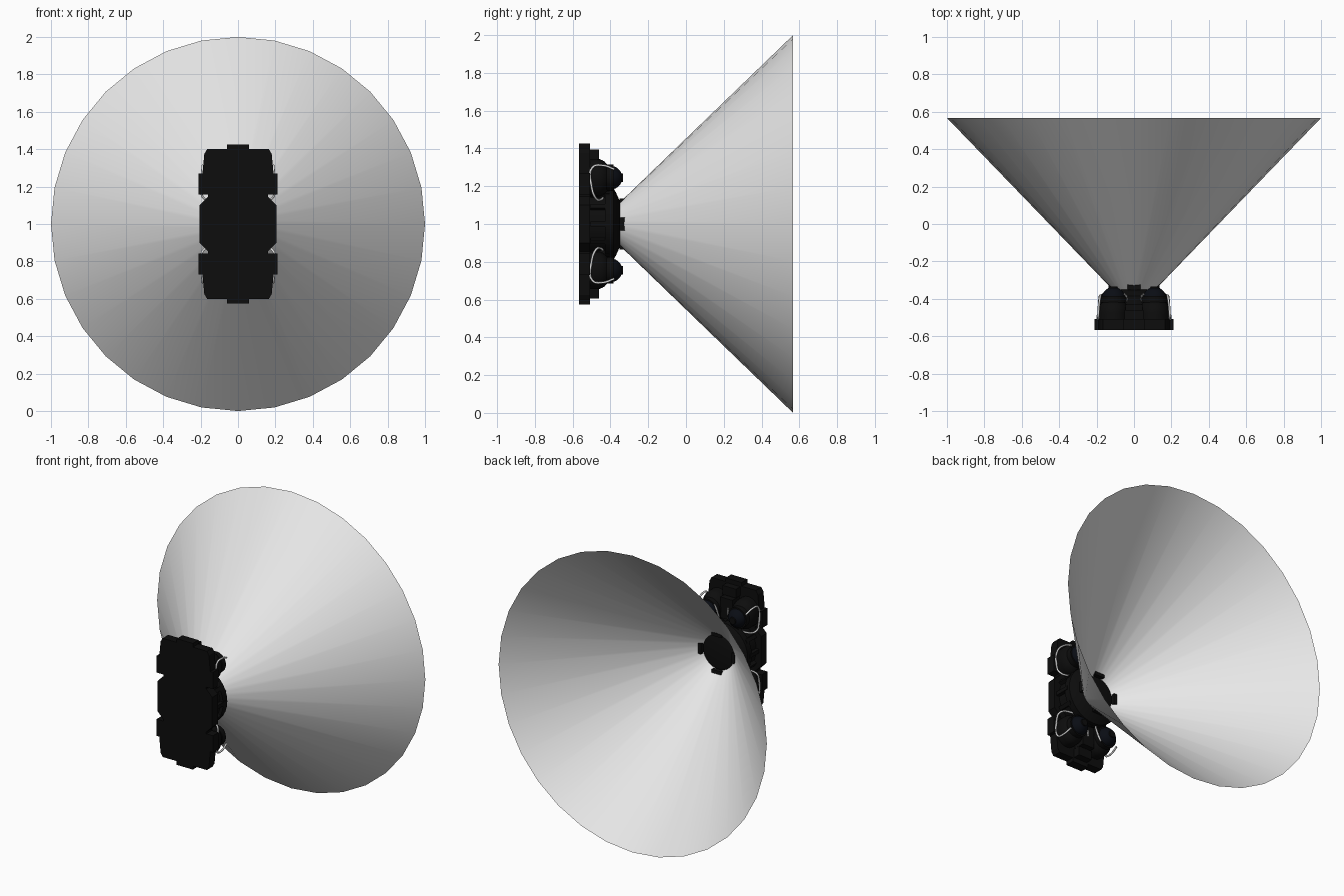
import bpy, bmesh, math
from mathutils import Matrix, Vector

cube = bpy.data.objects.get("Cube")
if cube:
    bpy.data.objects.remove(cube, do_unlink=True)


def material(name, rgb):
    m = bpy.data.materials.new(name)
    m.use_nodes = True
    m.diffuse_color = (*rgb, 1)
    m.node_tree.nodes["Principled BSDF"].inputs["Base Color"].default_value = (*rgb, 1)
    return m


shell_grey = material("shell grey", (0.8, 0.8, 0.8))
black = material("matte black", (0.004, 0.004, 0.004))
blue_black = material("blue black", (0.003, 0.004, 0.007))
cable_white = material("cable white", (0.75, 0.75, 0.75))


def finish(name, bm, mat, smooth=None):
    me = bpy.data.meshes.new(name)
    bm.to_mesh(me)
    bm.free()
    me.materials.append(mat)
    ob = bpy.data.objects.new(name, me)
    bpy.context.collection.objects.link(ob)
    if smooth:
        bpy.ops.object.select_all(action='DESELECT')
        ob.select_set(True)
        bpy.context.view_layer.objects.active = ob
        bpy.ops.object.shade_smooth_by_angle(angle=math.radians(smooth))
    return ob


def lathe(name, profile, mat, centre=(0, 1), sides=32, stretch=1, caps=True, smooth=35):
    """Turn (radius, y) pairs round an axis along y."""
    bm = bmesh.new()
    rings = []
    for r, y in profile:
        angles = [2 * math.pi * i / sides for i in range(sides)]
        rings.append([bm.verts.new((centre[0] + r * math.sin(a), y,
                                    centre[1] + r * stretch * math.cos(a))) for a in angles])
    for a, b in zip(rings, rings[1:]):
        for i in range(sides):
            j = (i + 1) % sides
            bm.faces.new((a[i], a[j], b[j], b[i]))
    if caps:
        bm.faces.new(rings[0])
        bm.faces.new(rings[-1])
    bmesh.ops.recalc_face_normals(bm, faces=bm.faces)
    return finish(name, bm, mat, smooth)


def box(name, centre, size, mat, turn=0):
    bm = bmesh.new()
    place = (Matrix.Translation(centre) @ Matrix.Rotation(turn, 4, 'Y')
             @ Matrix.Diagonal((*size, 1)))
    bmesh.ops.create_cube(bm, size=1, matrix=place)
    return finish(name, bm, mat)


def ball(name, centre, radius, mat):
    bm = bmesh.new()
    bmesh.ops.create_uvsphere(bm, u_segments=24, v_segments=14, radius=radius,
                              matrix=Matrix.Translation(centre) @ Matrix.Rotation(math.pi / 2, 4, 'X'))
    return finish(name, bm, mat, 60)


def cable(name, points, mat, radius=0.006):
    cu = bpy.data.curves.new(name, 'CURVE')
    cu.dimensions = '3D'
    cu.bevel_depth = radius
    cu.bevel_resolution = 2
    cu.resolution_u = 5
    sp = cu.splines.new('BEZIER')
    sp.bezier_points.add(len(points) - 1)
    for bp, p in zip(sp.bezier_points, points):
        bp.co = p
        bp.handle_left_type = bp.handle_right_type = 'AUTO'
    ob = bpy.data.objects.new(name, cu)
    bpy.context.collection.objects.link(ob)
    ob.data.materials.append(mat)
    bpy.ops.object.select_all(action='DESELECT')
    ob.select_set(True)
    bpy.context.view_layer.objects.active = ob
    bpy.ops.object.convert(target='MESH')


# Wide open cone
lathe("cone_shell", [(0.11, -0.355), (1, 0.567)], shell_grey, caps=False)

# Notched front plate, mirrored from one quarter outline
quarter = [(0.06, 0.425), (0.06, 0.4), (0.165, 0.4), (0.18, 0.375), (0.19, 0.27),
           (0.21, 0.27), (0.21, 0.157), (0.16, 0.157), (0.16, 0.145), (0.205, 0.1)]
half = quarter + [(x, -z) for x, z in reversed(quarter)]
outline = half + [(-x, z) for x, z in reversed(half)]
bm = bmesh.new()
face = bm.faces.new([bm.verts.new((x, -0.567, 1 + z)) for x, z in outline])
back = bmesh.ops.extrude_face_region(bm, geom=[face])["geom"]
bmesh.ops.translate(bm, vec=(0, 0.06, 0),
                    verts=[v for v in back if isinstance(v, bmesh.types.BMVert)])
bmesh.ops.recalc_face_normals(bm, faces=bm.faces)
finish("front_plate", bm, black)

# Central stepped housing and the hub closing the cone
lathe("hub_housing", [(0.17, -0.51), (0.17, -0.43), (0.19, -0.43), (0.19, -0.385),
                      (0.165, -0.37), (0.12, -0.35), (0.1, -0.345)], black)

# Ribs on the housing and clips reaching through the cone
for i in range(12):
    a = i * math.pi / 6
    box("housing_rib", (0.175 * math.sin(a), -0.455, 1 + 0.175 * math.cos(a)),
        (0.025, 0.1, 0.035), black, a)
for i in range(4):
    a = i * math.pi / 2
    box("cone_clip", (0.125 * math.sin(a), -0.338, 1 + 0.125 * math.cos(a)),
        (0.07, 0.03, 0.022), black, a)

# Four corner pods with a ball, collar and looping cable
loop = [(0.18, -0.38, 0.29), (0.188, -0.44, 0.31), (0.19, -0.495, 0.3), (0.195, -0.5, 0.2),
        (0.185, -0.48, 0.14), (0.12, -0.45, 0.13), (0.05, -0.42, 0.17),
        (0.04, -0.39, 0.25), (0.05, -0.375, 0.3)]
for sx, side in ((1, "left"), (-1, "right")):
    for sz, level in ((1, "upper"), (-1, "lower")):
        tag = f"{level}_{side}"
        c = (sx * 0.11, 1 + sz * 0.245)
        dome = [(0.083, -0.51)]
        for k in range(8):
            t = k * math.pi / 16
            dome.append((0.083 * math.cos(t), -0.47 + 0.075 * math.sin(t)))
        lathe(f"pod_dome_{tag}", dome, black, c, 24, 1.2, smooth=40)
        ball(f"pod_ball_{tag}", (c[0], -0.4, c[1]), 0.063, blue_black)
        lathe(f"pod_collar_{tag}", [(0.07, -0.42), (0.07, -0.385)], black, c, 24)
        lathe(f"pod_cap_{tag}", [(0.025, -0.35), (0.022, -0.334)], black, c, 16)
        cable(f"pod_cable_{tag}", [(sx * x, y, 1 + sz * z) for x, y, z in loop], cable_white)

# Cross bars between the pods
for sz in (1, -1):
    box("cross_bar", (0, -0.47, 1 + sz * 0.26), (0.09, 0.08, 0.14), black)
    box("end_block", (0, -0.485, 1 + sz * 0.365), (0.1, 0.05, 0.06), black)
